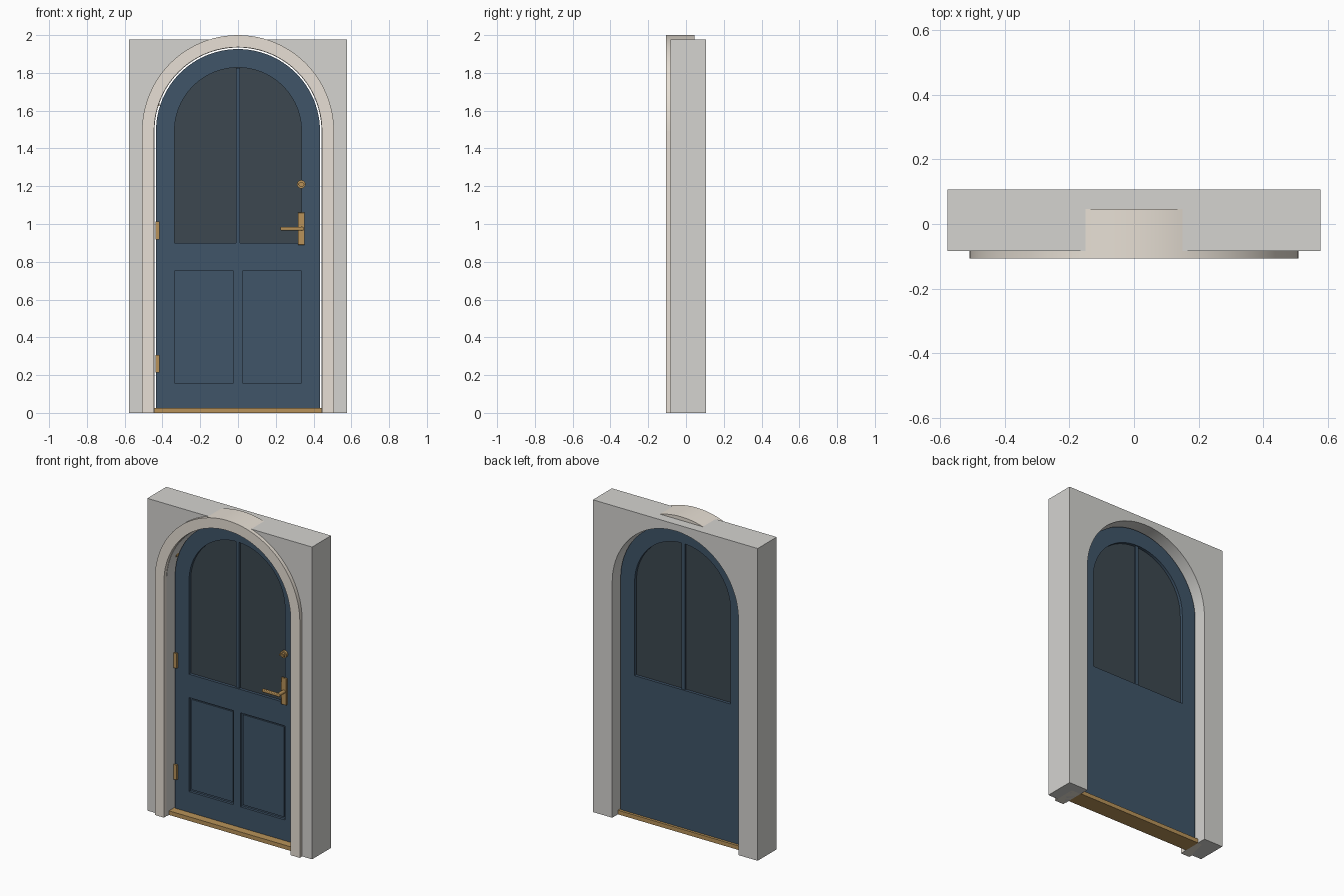
import bpy, bmesh, math
from mathutils import Matrix

if "Cube" in bpy.data.objects:
    bpy.data.objects.remove(bpy.data.objects["Cube"])

SPRING = 1.492                      # height where every arch starts
DOOR_F, DOOR_B = -0.010, 0.034      # door front and back


def material(name, rgb):
    m = bpy.data.materials.new(name)
    m.diffuse_color = (*rgb, 1)
    m.use_nodes = True
    m.node_tree.nodes["Principled BSDF"].inputs["Base Color"].default_value = m.diffuse_color
    return m


STONE = material("stone", (0.66, 0.655, 0.63))
SURROUND = material("surround", (0.80, 0.74, 0.66))
PAINT = material("blue_paint", (0.05, 0.09, 0.14))
GLASS = material("dark_glass", (0.045, 0.064, 0.08))
BRASS = material("brass", (0.48, 0.29, 0.10))


def finish(name, bm, mat):
    bmesh.ops.recalc_face_normals(bm, faces=bm.faces)
    me = bpy.data.meshes.new(name)
    bm.to_mesh(me)
    bm.free()
    me.materials.append(mat)
    ob = bpy.data.objects.new(name, me)
    bpy.context.collection.objects.link(ob)
    bpy.context.view_layer.objects.active = ob
    ob.select_set(True)
    bpy.ops.object.shade_smooth_by_angle(angle=math.radians(30))
    ob.select_set(False)
    return ob


def prism(name, pts, y0, y1, mat):
    """Extrude an x-z outline from y0 to y1."""
    bm = bmesh.new()
    face = bm.faces.new([bm.verts.new((x, y0, z)) for x, z in pts])
    ext = bmesh.ops.extrude_face_region(bm, geom=[face])
    for v in ext["geom"]:
        if isinstance(v, bmesh.types.BMVert):
            v.co.y = y1
    return finish(name, bm, mat)


def box(name, x0, x1, y0, y1, z0, z1, mat, bevel=0):
    ob = prism(name, [(x0, z0), (x1, z0), (x1, z1), (x0, z1)], y0, y1, mat)
    if bevel:
        b = ob.modifiers.new("bevel", "BEVEL")
        b.width, b.segments = bevel, 2
    return ob


def rod(name, loc, radius, length, axis, mat, tip=None):
    """Cylinder centred on loc, along x or y."""
    bm = bmesh.new()
    rot = Matrix.Rotation(math.pi / 2, 4, "Y" if axis == "X" else "X")
    bmesh.ops.create_cone(bm, cap_ends=True, segments=24, radius1=radius,
                          radius2=tip or radius, depth=length,
                          matrix=Matrix.Translation(loc) @ rot)
    return finish(name, bm, mat)


def arc(r, n=48):
    return [(r * math.cos(math.pi * i / n), SPRING + r * math.sin(math.pi * i / n))
            for i in range(n + 1)]


def arch_band(name, r_in, r_out, y0, y1, mat):
    return prism(name, arc(r_out) + arc(r_in)[::-1], y0, y1, mat)


# Wall with arched opening
W, H, R = 0.577, 1.977, 0.442
prism("wall", [(R, 0)] + arc(R) + [(-R, 0), (-W, 0), (-W, H), (W, H), (W, 0)],
      -0.083, 0.107, STONE)

# Raised surround: arch and two jambs
arch_band("surround_arch", 0.444, 0.508, -0.107, 0.046, SURROUND)
for side, s in (("left", -1), ("right", 1)):
    a, b = sorted((s * 0.444, s * 0.508))
    box(f"surround_jamb_{side}", a, b, -0.107, 0.046, 0, SPRING, SURROUND)

# Threshold
box("threshold", -0.443, 0.443, -0.06, 0.05, 0, 0.026, BRASS)

# Door frame: arched head, stiles, rails, lower panels
arch_band("door_arch_head", 0.336, 0.434, DOOR_F, DOOR_B, PAINT)
for side, s in (("left", -1), ("right", 1)):
    a, b = sorted((s * 0.336, s * 0.434))
    box(f"door_stile_{side}", a, b, DOOR_F, DOOR_B, 0.026, SPRING, PAINT)
    a, b = sorted((s * 0.024, s * 0.336))
    box(f"door_panel_{side}", a, b, 0.006, DOOR_B, 0.157, 0.752, PAINT)
    box(f"door_panel_field_{side}", a + 0.012, b - 0.012, -0.001, 0.01,
        0.169, 0.740, PAINT)
box("door_bottom_rail", -0.336, 0.336, DOOR_F, DOOR_B, 0.026, 0.157, PAINT)
box("door_lock_rail", -0.336, 0.336, DOOR_F, DOOR_B, 0.752, 0.9, PAINT)
box("door_centre_stile", -0.024, 0.024, DOOR_F, DOOR_B, 0.157, 0.752, PAINT)

# Glazing and its centre bar
prism("window_glass", [(0.336, 0.9)] + arc(0.336) + [(-0.336, 0.9)],
      0.008, 0.016, GLASS)
box("window_bar", -0.011, 0.011, -0.004, 0.028, 0.9, SPRING + 0.335, PAINT)

# Hinges
for i, z in enumerate((0.26, 0.966, 1.672)):
    box(f"hinge_{i + 1}", -0.437, -0.415, -0.022, 0.0, z - 0.047, z + 0.047, BRASS)

# Lever handle and lock
box("handle_plate", 0.317, 0.353, -0.022, DOOR_F, 0.89, 1.06, BRASS, 0.002)
rod("handle_neck", (0.337, -0.05, 0.975), 0.011, 0.06, "Y", BRASS)
box("handle_lever", 0.225, 0.348, -0.086, -0.068, 0.966, 0.984, BRASS, 0.004)
rod("lock_rose", (0.335, -0.018, 1.21), 0.022, 0.016, "Y", BRASS)
rod("lock_cylinder", (0.335, -0.03, 1.21), 0.013, 0.012, "Y", BRASS)
box("lock_turn", 0.317, 0.353, -0.042, -0.034, 1.206, 1.214, BRASS)
